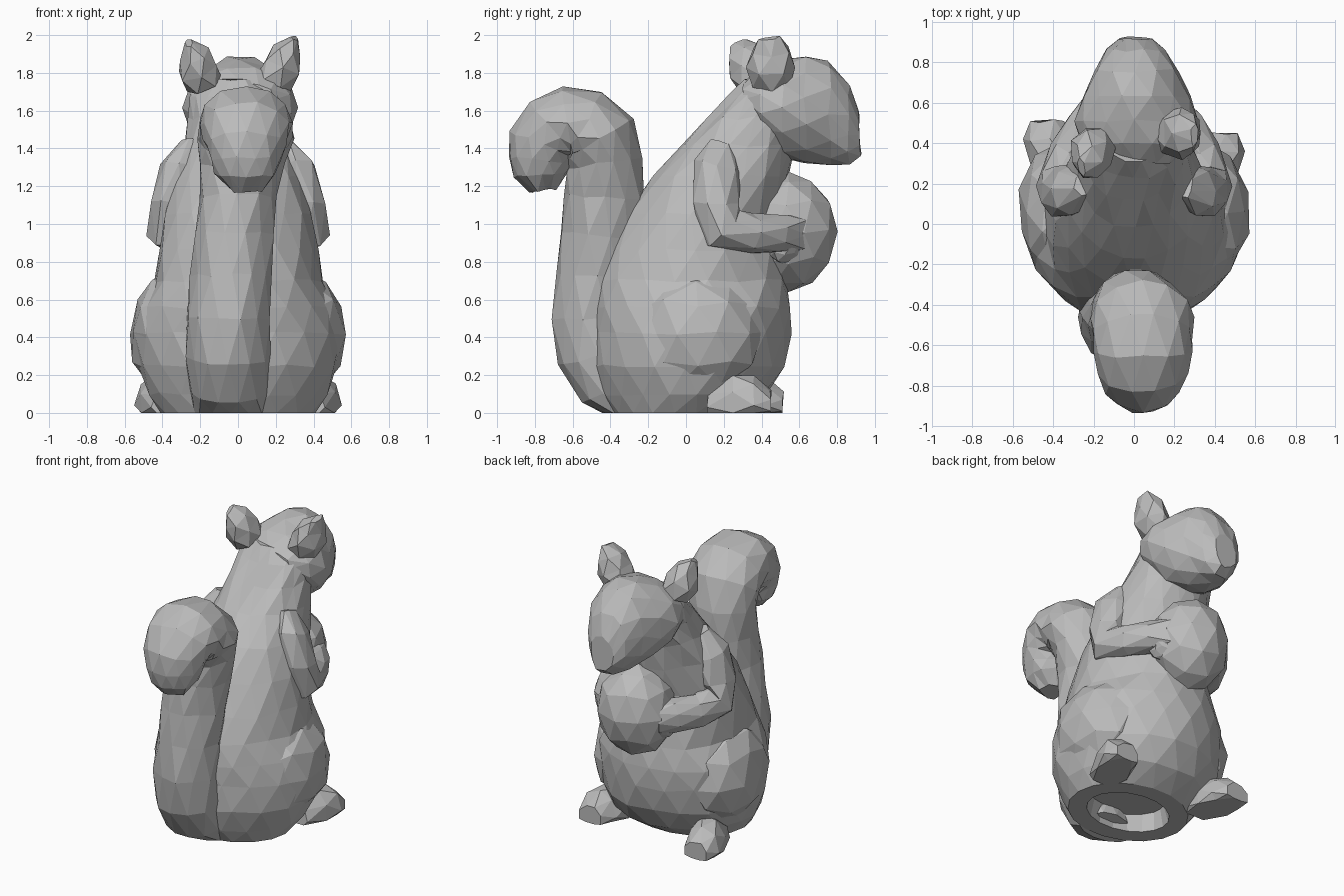
import bpy, bmesh, math, random
from mathutils import Vector

random.seed(4)
cube = bpy.data.objects.get("Cube")
if cube:
    bpy.data.objects.remove(cube, do_unlink=True)

grey = bpy.data.materials.new("stone_grey")
grey.use_nodes = True
grey.diffuse_color = (0.5, 0.5, 0.5, 1)
grey.node_tree.nodes["Principled BSDF"].inputs["Base Color"].default_value = grey.diffuse_color


def finish(bm, name, rough):
    """Chip the surface slightly, rest it on the ground and link it as a flat shaded object."""
    for v in bm.verts:
        if v.co.z > 0.09:
            v.co += Vector(random.uniform(-rough, rough) for _ in range(3))
        v.co.z = max(v.co.z, 0)
    bmesh.ops.recalc_face_normals(bm, faces=bm.faces)
    mesh = bpy.data.meshes.new(name)
    bm.to_mesh(mesh)
    bm.free()
    mesh.materials.append(grey)
    obj = bpy.data.objects.new(name, mesh)
    bpy.context.collection.objects.link(obj)


def loft(name, stations, side, sides=10, axis=None, rough=0.01, recess=False):
    """Skin staggered rings; a station is x, y, z, radius along side, radius across."""
    bm = bmesh.new()
    centres = [Vector(s[:3]) for s in stations]
    side = Vector(side).normalized()
    last = len(stations) - 1
    rings = []
    for i, (c, s) in enumerate(zip(centres, stations)):
        along = Vector(axis) if axis else centres[min(i + 1, last)] - centres[max(i - 1, 0)]
        across = along.cross(side).normalized()
        ring = []
        for j in range(sides):
            a = math.tau * (j + i / 2) / sides
            ring.append(bm.verts.new(c + side * s[3] * math.cos(a) + across * s[4] * math.sin(a)))
        rings.append(ring)
    for a, b in zip(rings, rings[1:]):
        for j in range(sides):
            k = (j + 1) % sides
            bm.faces.new((a[j], a[k], b[j]))
            bm.faces.new((b[j], a[k], b[k]))
    base = bm.faces.new(rings[0])
    bm.faces.new(rings[-1])
    if recess:
        bmesh.ops.recalc_face_normals(bm, faces=bm.faces)
        bmesh.ops.inset_individual(bm, faces=[base], thickness=0.12)
        bmesh.ops.inset_individual(bm, faces=[base], thickness=0.02, depth=-0.12)
    finish(bm, name, rough)


def ball(name, centre, radii, rough=0.01):
    bm = bmesh.new()
    bmesh.ops.create_icosphere(bm, subdivisions=2, radius=1.02)
    for v in bm.verts:
        v.co = Vector(centre) + v.co * Vector(radii)
    finish(bm, name, rough)


X = (1, 0, 0)

# Torso, hips and neck: level rings, hollowed underneath
torso = [(0, -.06, .41, .34), (.1, -.01, .48, .44), (.25, .01, .53, .51), (.42, .025, .55, .525),
         (.56, .025, .52, .53), (.7, .03, .45, .51), (.86, .05, .42, .465), (1.05, .09, .385, .4),
         (1.25, .18, .345, .36), (1.42, .28, .29, .3), (1.56, .37, .26, .26), (1.68, .44, .25, .22),
         (1.76, .49, .21, .18)]
loft("torso", [(0, y, z, rx, ry) for z, y, rx, ry in torso], X, 18, (0, 0, 1), recess=True)

# Head: rings from the nape to the nose
head = [(.31, 1.66, .18, .1), (.4, 1.64, .28, .19), (.51, 1.61, .31, .26), (.63, 1.605, .27, .285),
        (.76, 1.585, .21, .28), (.86, 1.525, .155, .215), (.92, 1.47, .09, .12)]
loft("head", [(.01, y, z, rx, rz) for y, z, rx, rz in head], X, 12, (0, 1, 0))

# Ears: the two stubs lean differently
loft("right_ear", [(.18, .45, 1.74, .1, .11), (.235, .45, 1.83, .11, .13),
                   (.26, .45, 1.92, .08, .11), (.3, .44, 1.985, .02, .06)], (.9, 0, -.4), 6, rough=.004)
loft("left_ear", [(-.18, .38, 1.74, .1, .11), (-.215, .35, 1.82, .11, .13),
                  (-.23, .31, 1.9, .08, .1), (-.26, .28, 1.96, .02, .05)], (.9, 0, .4), 6, rough=.004)

# Tail: rises behind the back and curls over at the tip
tail = [(-.04, -.33, 0, .19, .13), (-.05, -.4, .12, .21, .17), (-.05, -.46, .3, .22, .22),
        (-.05, -.48, .5, .22, .23), (-.04, -.47, .72, .21, .22), (-.02, -.455, .94, .21, .21),
        (0, -.43, 1.14, .21, .215), (.02, -.43, 1.32, .23, .2), (.04, -.465, 1.45, .25, .21),
        (.04, -.54, 1.515, .25, .21), (.04, -.63, 1.53, .25, .2), (.04, -.71, 1.49, .23, .2),
        (.04, -.76, 1.42, .21, .18), (.04, -.77, 1.34, .19, .17), (.04, -.77, 1.26, .16, .15),
        (.04, -.76, 1.18, .08, .07)]
loft("tail", tail, X, 12)

# Nut held against the chest
ball("nut", (0, .54, .96), (.25, .25, .31))

# Paired limbs
arm = [(.24, .2, 1.43, .05, .07), (.3, .17, 1.3, .11, .13), (.35, .16, 1.11, .12, .13),
       (.365, .18, .98, .12, .14), (.33, .35, .95, .1, .11), (.24, .5, .95, .1, .11),
       (.17, .61, .94, .07, .1)]
foot = [(.36, .11, .03, .1, .1), (.39, .25, .04, .13, .17), (.42, .36, .04, .13, .15),
        (.43, .45, .04, .09, .08)]
for label, s, reach in (("right", 1, 0), ("left", -1, .06)):
    loft(label + "_arm", [(s * p[0], *p[1:]) for p in arm], (s * .9, .4, 0), 8)
    loft(label + "_foot", [(s * x, y + reach, *r) for x, y, *r in foot], X, 8, (0, 1, 0))
    ball(label + "_paw", (s * .19, .52, .89), (.09, .09, .1))
    ball(label + "_thigh", (s * .35, .06, .42), (.22, .34, .32))
